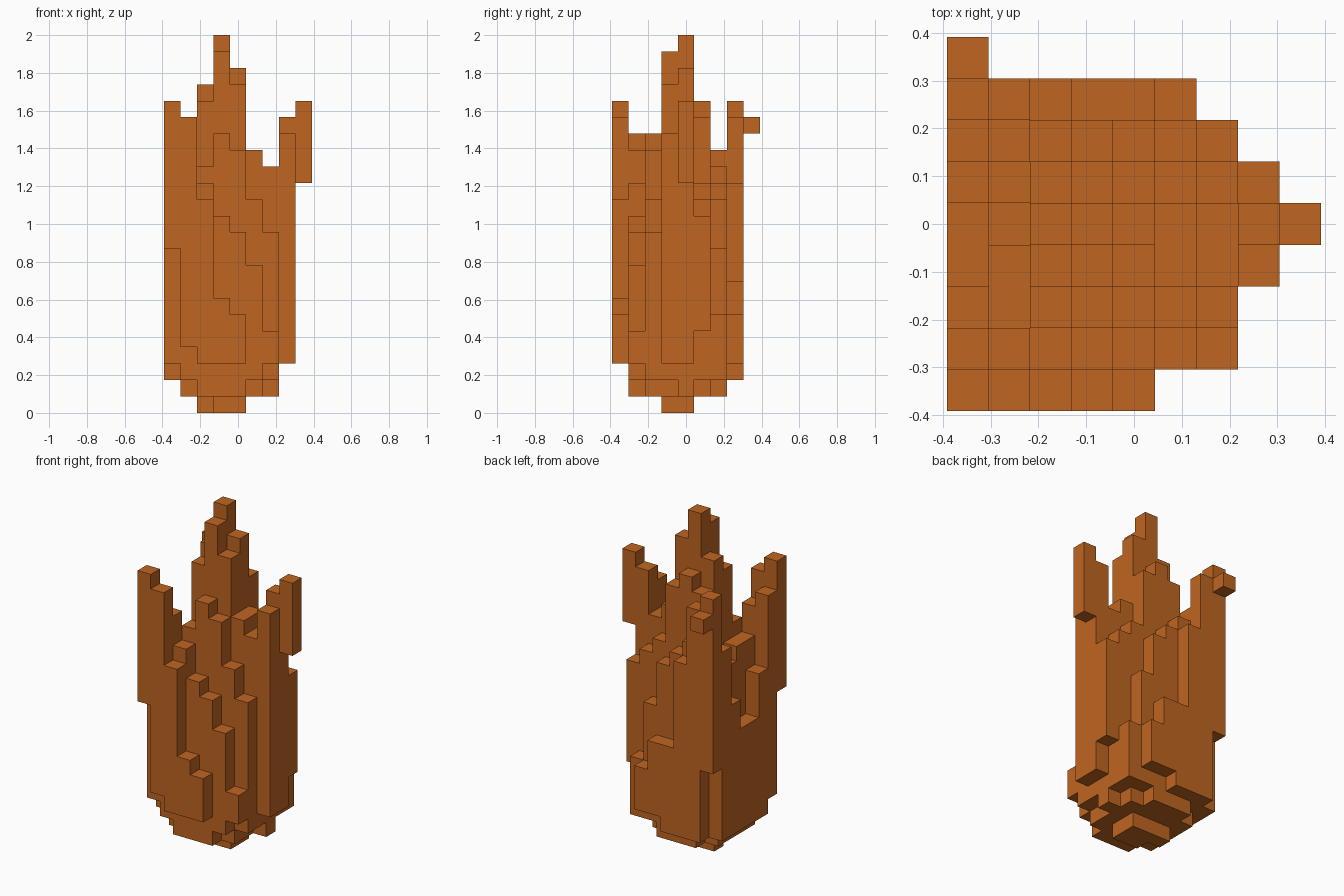
import bpy
import bmesh

old_cube = bpy.data.objects.get("Cube")
if old_cube:
    bpy.data.objects.remove(old_cube, do_unlink=True)

TALLEST = 23
ACROSS = 9
UNIT = 2 / TALLEST

# One flat colour for the whole flame
flame_orange = bpy.data.materials.new("flame_orange")
flame_orange.use_nodes = True
colour = (0.52, 0.13, 0.015, 1)
flame_orange.diffuse_color = colour
flame_orange.node_tree.nodes["Principled BSDF"].inputs["Base Color"].default_value = colour

# Tip height of every block column, front row to back row (a is the ground)
tip_rows = [
    "tsnhg",
    "rqomljf",
    "moprqnl",
    "jotwuqpr",
    "jnuxvqpst",
    "lostsonm",
    "pqponkg",
    "tsoiig",
    "s",
]

# Underside: the body starts on one level, with a few raised overhanging tongues
BODY_BASE = 3
overhangs = {(0, 0): 10, (1, 0): 4, (7, 5): 5, (0, 7): 7, (8, 4): 14, (0, 8): 17}

# Tapering foot: for each level, row -> first and last column
foot_levels = [
    {3: (3, 4), 4: (2, 4)},
    {1: (2, 4), 2: (1, 5), 3: (1, 5), 4: (1, 6), 5: (1, 5), 6: (2, 4)},
    {1: (1, 5), 2: (0, 6), 3: (0, 6), 4: (0, 6), 5: (0, 6), 6: (0, 6), 7: (1, 3)},
]


def collect_blocks():
    blocks = set()
    for row, tips in enumerate(tip_rows):
        for column, letter in enumerate(tips):
            base = overhangs.get((column, row), BODY_BASE)
            for level in range(base, ord(letter) - ord("a")):
                blocks.add((column, row, level))
    for level, rows in enumerate(foot_levels):
        for row, (first, last) in rows.items():
            for column in range(first, last + 1):
                blocks.add((column, row, level))
    return blocks


def build_block_mesh(name, blocks, material):
    """Make one object from the exposed faces of a set of blocks."""
    bm = bmesh.new()
    corners = {}

    def corner(point):
        if point not in corners:
            x, y, z = point
            corners[point] = bm.verts.new(
                ((x - ACROSS / 2) * UNIT, (y - ACROSS / 2) * UNIT, z * UNIT))
        return corners[point]

    for block in blocks:
        for axis in range(3):
            for side in (0, 1):
                neighbour = list(block)
                neighbour[axis] += 2 * side - 1
                if tuple(neighbour) in blocks:
                    continue
                ring = []
                for u, v in ((0, 0), (1, 0), (1, 1), (0, 1)):
                    point = list(block)
                    point[axis] += side
                    point[(axis + 1) % 3] += u
                    point[(axis + 2) % 3] += v
                    ring.append(corner(tuple(point)))
                if not side:
                    ring.reverse()
                bm.faces.new(ring)

    mesh = bpy.data.meshes.new(name)
    bm.to_mesh(mesh)
    bm.free()
    mesh.materials.append(material)
    obj = bpy.data.objects.new(name, mesh)
    bpy.context.collection.objects.link(obj)
    return obj


# Flame body with all its tongues
build_block_mesh("flame", collect_blocks(), flame_orange)
